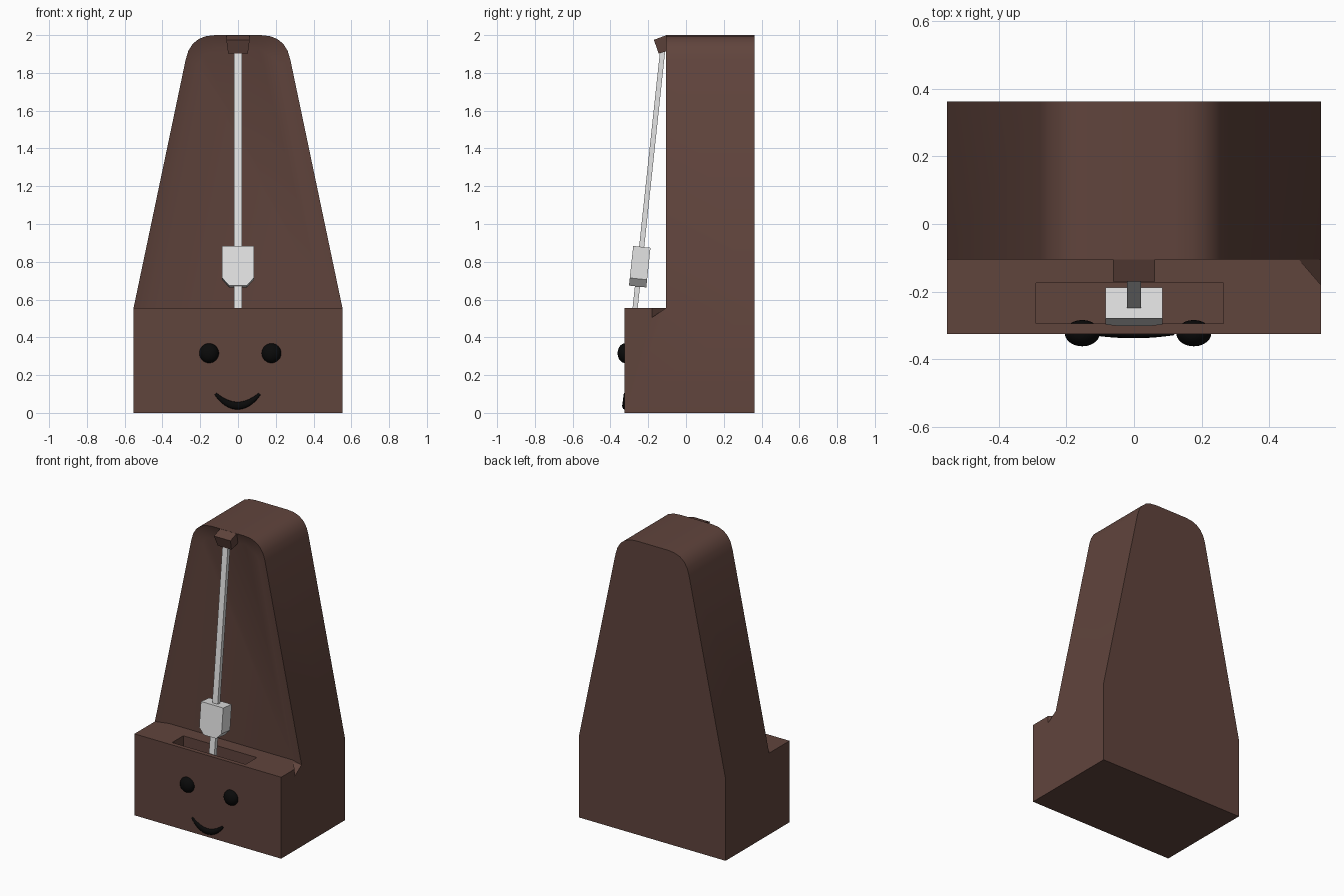
import bpy, bmesh, math
from mathutils import Vector, Matrix

cube = bpy.data.objects.get("Cube")
if cube:
    bpy.data.objects.remove(cube, do_unlink=True)


def material(name, r, g, b):
    m = bpy.data.materials.new(name)
    m.use_nodes = True
    m.diffuse_color = (r, g, b, 1)
    bsdf = next(n for n in m.node_tree.nodes if n.type == 'BSDF_PRINCIPLED')
    bsdf.inputs["Base Color"].default_value = (r, g, b, 1)
    return m


WOOD = material("brown_wood", 0.118, 0.058, 0.046)
METAL = material("pale_metal", 0.77, 0.77, 0.77)
BLACK = material("black", 0.003, 0.003, 0.003)


def finish(bm, name, mat):
    bmesh.ops.recalc_face_normals(bm, faces=bm.faces)
    me = bpy.data.meshes.new(name)
    bm.to_mesh(me)
    bm.free()
    me.materials.append(mat)
    ob = bpy.data.objects.new(name, me)
    bpy.context.collection.objects.link(ob)
    return ob


def hull(name, points, mat):
    bm = bmesh.new()
    for p in points:
        bm.verts.new(p)
    bmesh.ops.convex_hull(bm, input=bm.verts)
    return finish(bm, name, mat)


def block(name, x0, x1, y0, y1, z0, z1, mat):
    return hull(name, [(x, y, z) for x in (x0, x1) for y in (y0, y1) for z in (z0, z1)], mat)


def select_only(ob):
    bpy.ops.object.select_all(action='DESELECT')
    ob.select_set(True)
    bpy.context.view_layer.objects.active = ob


def smooth(ob, degrees):
    select_only(ob)
    bpy.ops.object.shade_smooth_by_angle(angle=math.radians(degrees))


def cut(ob, cutter):
    mod = ob.modifiers.new("cut", 'BOOLEAN')
    mod.operation, mod.solver, mod.object = 'DIFFERENCE', 'EXACT', cutter
    select_only(ob)
    bpy.ops.object.modifier_apply(modifier=mod.name)
    bpy.data.objects.remove(cutter, do_unlink=True)


HALF, FRONT, BACK, FACE, PANEL, LEDGE = 0.553, -0.325, 0.363, -0.105, -0.078, 0.555


# Tapered outline with rounded shoulders, from lower left over the top
def outline(foot, start, corner, end, steps=5):
    a, b, c = Vector(start), Vector(corner), Vector(end)
    arc = [a.lerp(b, t).lerp(b.lerp(c, t), t) for t in (i / steps for i in range(steps + 1))]
    left = [(-p.x, p.y) for p in [Vector((foot, LEDGE))] + arc]
    return left + [(-x, z) for x, z in reversed(left)]


outer = outline(HALF, (0.277, 1.87), (0.252, 2.0), (0.12, 2.0))
inner = outline(0.463, (0.207, 1.84), (0.187, 1.93), (0.11, 1.93))

# Body: tower with a shallow sunken front panel, standing on a deeper base
bm = bmesh.new()
back = [bm.verts.new((x, BACK, z)) for x, z in outer]
rim = [bm.verts.new((x, FACE, z)) for x, z in outer]
panel = [bm.verts.new((x, PANEL, z)) for x, z in inner]
for i in range(len(outer) - 1):
    bm.faces.new((rim[i], rim[i + 1], back[i + 1], back[i]))
    bm.faces.new((rim[i], panel[i], panel[i + 1], rim[i + 1]))
bm.faces.new(panel)
lt, rt, lb, rb, bl, br = [bm.verts.new(p) for p in (
    (-HALF, FRONT, LEDGE), (HALF, FRONT, LEDGE), (-HALF, FRONT, 0),
    (HALF, FRONT, 0), (-HALF, BACK, 0), (HALF, BACK, 0))]
bm.faces.new(back + [br, bl])
bm.faces.new((back[0], rim[0], lt, lb, bl))
bm.faces.new((back[-1], rim[-1], rt, rb, br))
bm.faces.new((lt, rt, rim[-1], panel[-1], panel[0], rim[0]))
bm.faces.new((lt, rt, rb, lb))
bm.faces.new((lb, rb, br, bl))
body = finish(bm, "body", WOOD)

# Slot in the ledge and a small chip on its left corner
cut(body, block("slot_cutter", -0.29, 0.265, -0.295, -0.175, 0.2, 0.7, WOOD))
chip = [Vector(p) for p in ((0.49, -0.107, LEDGE), (HALF, -0.18, 0.505),
                            (HALF, -0.107, LEDGE), (HALF, -0.18, LEDGE))]
cut(body, hull("chip_cutter", [p + Vector((dx, 0, dz)) for p in chip
                               for dx in (0, 0.05) for dz in (0, 0.05)], WOOD))
smooth(body, 25)
# Keep the fold at ledge height and the panel border crisp
sharp = body.data.attributes.get("sharp_edge") or body.data.attributes.new("sharp_edge", 'BOOLEAN', 'EDGE')
for e in body.data.edges:
    a, b = (body.data.vertices[i].co for i in e.vertices)
    at_ledge = abs(a.z - LEDGE) < 0.001 and abs(b.z - LEDGE) < 0.001
    at_panel = abs(a.y - PANEL) < 0.001 and abs(b.y - PANEL) < 0.001
    if at_ledge or at_panel:
        sharp.data[e.index].value = True

# Catch that holds the top of the pendulum
catch_side = [(0.062, -0.06, 1.999), (0.062, FACE, 1.999), (0.062, -0.17, 1.975),
              (0.052, -0.145, 1.903), (0.052, -0.06, 1.925)]
hull("catch", [(s * x, y, z) for x, y, z in catch_side for s in (-1, 1)], WOOD)

# Pendulum rod and sliding weight, built upright and then leaned back
lean = Matrix.Translation((0, -0.124, 1.915)) @ Matrix.Rotation(math.radians(-6.1), 4, 'X')
rod = block("pendulum_rod", -0.0205, 0.0205, -0.0135, 0.0135, -1.65, 0, METAL)
weight_half = [(0.084, -1.042), (0.084, -1.212), (0.047, -1.253)]
weight = hull("pendulum_weight", [(s * x, y, z) for x, z in weight_half
                                  for s in (-1, 1) for y in (-0.045, 0.047)], METAL)
for ob in (rod, weight):
    ob.data.transform(lean)

# Eyes
for name, x in (("right_eye", -0.153), ("left_eye", 0.177)):
    bm = bmesh.new()
    bmesh.ops.create_uvsphere(bm, u_segments=24, v_segments=16, radius=1)
    bmesh.ops.transform(bm, verts=bm.verts, matrix=Matrix.Translation((x, -0.323, 0.316))
                        @ Matrix.Diagonal((0.052, 0.039, 0.052, 1)))
    smooth(finish(bm, name, BLACK), 60)

# Smile: a tapered tube swept along a parabola
bm = bmesh.new()
rings, sides = 20, 12
loops = []
for i in range(rings + 1):
    t = -1 + 2 * i / rings
    r = 0.007 + 0.013 * (1 - t * t)
    normal = Vector((-1.1 * t, 1)).normalized()
    centre = Vector((0.117 * t, 0.038 + 0.063 * t * t))
    loop = []
    for k in range(sides):
        a = math.tau * k / sides
        p = centre + normal * r * math.cos(a)
        loop.append(bm.verts.new((p.x - 0.002, -0.325 + 0.65 * r * math.sin(a), p.y)))
    loops.append(loop)
for a, b in zip(loops, loops[1:]):
    for k in range(sides):
        n = (k + 1) % sides
        bm.faces.new((a[k], a[n], b[n], b[k]))
bm.faces.new(loops[0])
bm.faces.new(loops[-1])
smooth(finish(bm, "smile", BLACK), 60)
